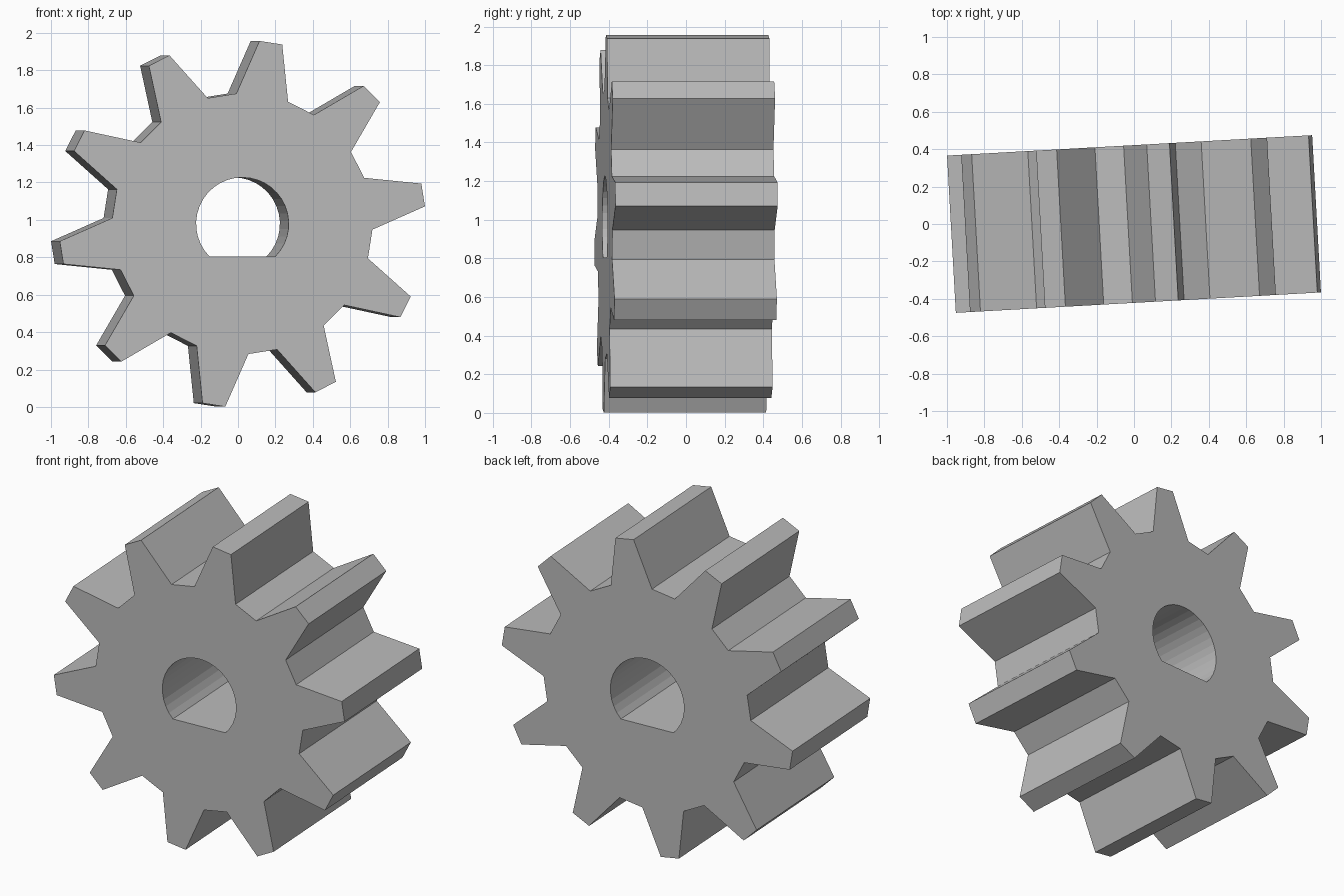
import bpy, bmesh
from math import sin, cos, asin, pi, radians

cube = bpy.data.objects.get("Cube")
if cube:
    bpy.data.objects.remove(cube, do_unlink=True)

TEETH = 10
TIP_R, ROOT_R = 0.982, 0.697
TIP_HALF, ROOT_HALF = radians(3.6), radians(11.6)
FIRST_TOOTH = radians(9.05)
BORE_R, BORE_FLAT, BORE_STEPS = 0.248, 0.174, 28
DEPTH = 0.842

metal = bpy.data.materials.new("grey metal")
metal.use_nodes = True
grey = (0.5, 0.5, 0.5, 1)
metal.diffuse_color = grey
metal.node_tree.nodes["Principled BSDF"].inputs["Base Color"].default_value = grey


def polar(r, a):
    return (r * cos(a), -DEPTH / 2, r * sin(a))


def add_loop(bm, points):
    verts = [bm.verts.new(p) for p in points]
    return [bm.edges.new((v, verts[i - 1])) for i, v in enumerate(verts)]


# Outline of straight-sided teeth
outline = []
for i in range(TEETH):
    a = FIRST_TOOTH + i * 2 * pi / TEETH
    outline += [polar(ROOT_R, a - ROOT_HALF), polar(TIP_R, a - TIP_HALF),
                polar(TIP_R, a + TIP_HALF), polar(ROOT_R, a + ROOT_HALF)]

# D-shaped bore with its flat at the bottom
start = -asin(BORE_FLAT / BORE_R)
sweep = pi - 2 * start
bore = [polar(BORE_R, start + sweep * i / BORE_STEPS) for i in range(BORE_STEPS + 1)]

# Fill the front face between the loops, then extrude to the back
bm = bmesh.new()
edges = add_loop(bm, outline) + add_loop(bm, bore)
bmesh.ops.triangle_fill(bm, edges=edges, use_beauty=True, use_dissolve=False)
result = bmesh.ops.extrude_face_region(bm, geom=bm.faces[:], use_keep_orig=True)
back = [g for g in result["geom"] if isinstance(g, bmesh.types.BMVert)]
bmesh.ops.translate(bm, verts=back, vec=(0, DEPTH, 0))
bmesh.ops.recalc_face_normals(bm, faces=bm.faces[:])

mesh = bpy.data.meshes.new("gear")
bm.to_mesh(mesh)
bm.free()
mesh.materials.append(metal)
gear = bpy.data.objects.new("gear", mesh)
bpy.context.collection.objects.link(gear)
gear.location = (0, 0, 0.979)
gear.rotation_euler = (0, 0, radians(3.2))
